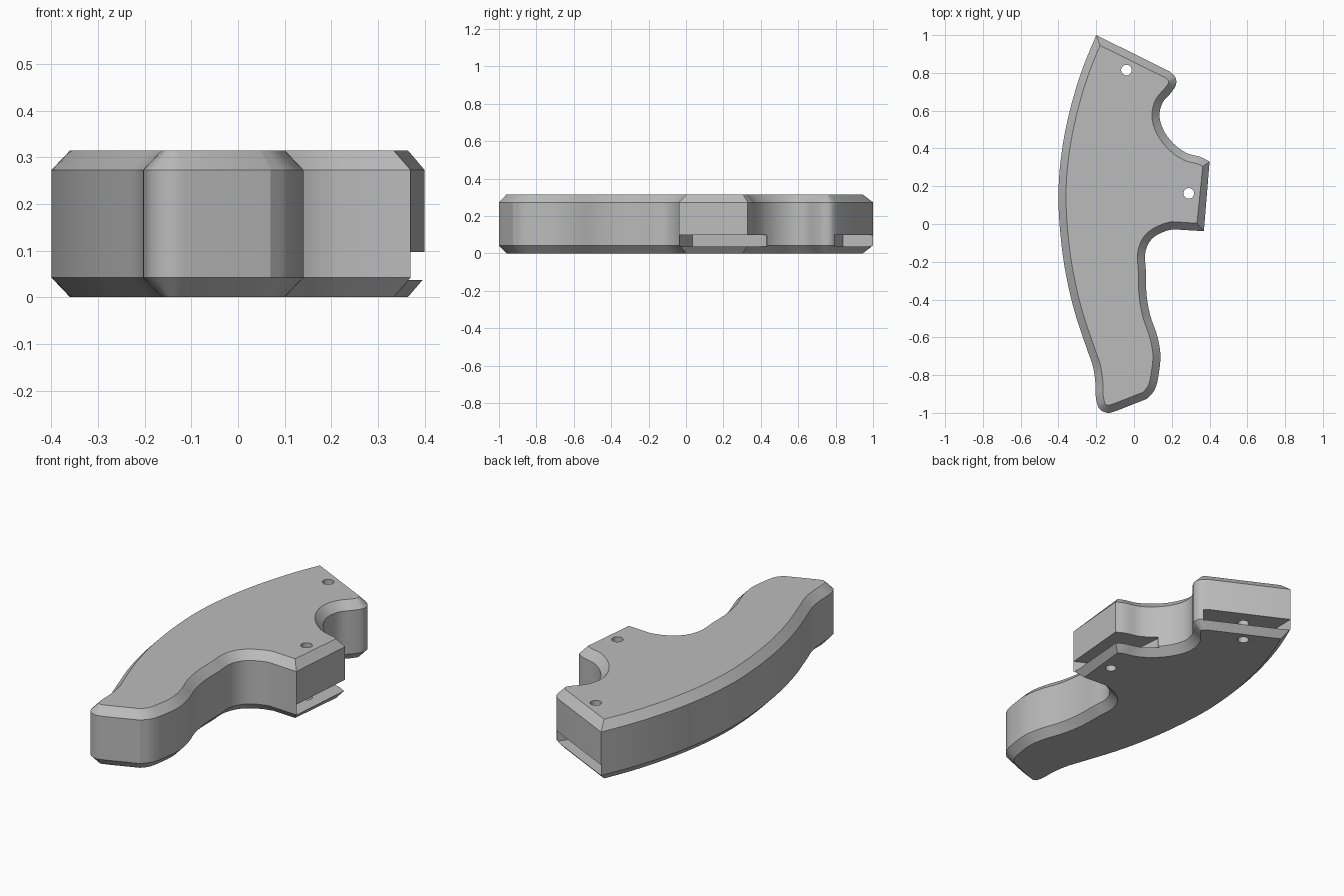
import bpy, bmesh, math
from mathutils import Vector

if "Cube" in bpy.data.objects:
    bpy.data.objects.remove(bpy.data.objects["Cube"])

HEIGHT, CHAMFER = 0.315, 0.042


def smooth_run(pts, n=4):
    """Smooth curve through the given points."""
    p = [Vector(q) for q in pts]
    if len(p) < 3:
        return p
    ext = [2 * p[0] - p[1]] + p + [2 * p[-1] - p[-2]]
    tang = []
    for i in range(1, len(ext) - 1):
        a, b, c = ext[i - 1], ext[i], ext[i + 1]
        d0, d1 = (b - a).length, (c - b).length
        tang.append(((b - a) / d0 * d1 + (c - b) / d1 * d0) / (d0 + d1))
    out = []
    for i in range(len(p) - 1):
        L = (p[i + 1] - p[i]).length
        for k in range(n):
            t = k / n
            out.append(p[i] * (2*t**3 - 3*t**2 + 1) + tang[i] * L * (t**3 - 2*t**2 + t)
                       + p[i + 1] * (3*t**2 - 2*t**3) + tang[i + 1] * L * (t**3 - t**2))
    return out + [p[-1]]


def inset(pts, d):
    """Mitred inward offset of a counter-clockwise loop, folds collapsed."""
    out, n = [], len(pts)
    for i, p in enumerate(pts):
        e0 = (p - pts[i - 1]).normalized()
        e1 = (pts[(i + 1) % n] - p).normalized()
        n0, n1 = Vector((-e0.y, e0.x)), Vector((-e1.y, e1.x))
        out.append(p + (n0 + n1) * d / (1 + n0.dot(n1)))
    for _ in range(20):
        for i in range(n):
            j = (i + 1) % n
            if (out[j] - out[i]).dot(pts[j] - pts[i]) <= 0:
                mid = (out[i] + out[j]) / 2
                out[i], out[j] = mid, mid.copy()
    return out


def loft(name, layers):
    """Solid from stacked (loop, z) layers."""
    bm = bmesh.new()
    rings = [[bm.verts.new((p[0], p[1], z)) for p in loop] for loop, z in layers]
    for a, b in zip(rings, rings[1:]):
        for i in range(len(a)):
            j = (i + 1) % len(a)
            bm.faces.new((a[i], a[j], b[j], b[i]))
    bm.faces.new(rings[0][::-1])
    bm.faces.new(rings[-1])
    bmesh.ops.remove_doubles(bm, verts=bm.verts[:], dist=1e-4)
    bmesh.ops.recalc_face_normals(bm, faces=bm.faces[:])
    if bm.calc_volume(signed=True) < 0:
        bmesh.ops.reverse_faces(bm, faces=bm.faces[:])
    me = bpy.data.meshes.new(name)
    bm.to_mesh(me)
    bm.free()
    ob = bpy.data.objects.new(name, me)
    bpy.context.collection.objects.link(ob)
    return ob


def cut(body, cutter):
    """Subtract the cutter, keeping the first solver result that is sound."""
    before = body.data.copy()
    for solver in ('MANIFOLD', 'EXACT', 'FLOAT'):
        m = body.modifiers.new("cut", 'BOOLEAN')
        m.operation, m.solver, m.object = 'DIFFERENCE', solver, cutter
        bpy.context.view_layer.update()
        bpy.ops.object.modifier_apply(modifier=m.name)
        ys = [v.co.y for v in body.data.vertices]
        changed = len(ys) != len(before.vertices)
        if ys and changed and max(ys) - min(ys) > 1.9:
            break
        body.modifiers.clear()
        body.data = before.copy()
    bpy.data.objects.remove(cutter)


# Outline runs, counter-clockwise, joined by straight edges
back_edge = [(-.2, 1), (-.27, .83), (-.335, .62), (-.38, .4), (-.4, .17), (-.39, -.05),
             (-.36, -.27), (-.31, -.48), (-.25, -.66), (-.215, -.765), (-.204, -.85),
             (-.2, -.93), (-.182, -.98), (-.14, -1), (-.09, -.988)]
grip_edge = [(.07, -.925), (.105, -.885), (.133, -.78), (.14, -.69), (.125, -.6),
             (.085, -.48), (.067, -.38), (.063, -.25), (.062, -.14), (.085, -.09),
             (.16, -.04), (.205, -.028)]
lug_corner = [(.37, -.038)]
finger_edge = [(.4, .33), (.36, .352), (.28, .375), (.205, .43), (.155, .5), (.135, .57),
               (.15, .64), (.2, .7), (.223, .74), (.22, .775), (.188, .808)]
outline = [p for run in (back_edge, grip_edge, lug_corner, finger_edge)
           for p in smooth_run(run)]
inner = inset(outline, 0.04)

# Chamfered handle body
handle = loft("handle", [(inner, 0), (outline, CHAMFER),
                         (outline, HEIGHT - CHAMFER), (inner, HEIGHT)])

# Mounting slots and screw holes
end_slot = [(-.2, .84), (.13, .69), (.203, .792), (.4, 1.05), (-.2, 1.2)]
lug_slot = [(.23, .035), (.37, -.035), (.5, -.1), (.5, .5), (.19, .43)]
cutters = [loft(n, [(s, .037), (s, .097)])
           for n, s in (("end_slot_cutter", end_slot), ("lug_slot_cutter", lug_slot))]
for x, y in ((-.04, .815), (.29, .162)):
    ring = [(x + .028 * math.cos(k * math.tau / 32), y + .028 * math.sin(k * math.tau / 32))
            for k in range(32)]
    cutters.append(loft("screw_hole_cutter", [(ring, -.1), (ring, .5)]))

bpy.ops.object.select_all(action='DESELECT')
bpy.context.view_layer.objects.active = handle
handle.select_set(True)
for c in cutters:
    c.hide_render = True
    cut(handle, c)

# Plain grey finish
grey = bpy.data.materials.new("grey")
grey.diffuse_color = (.5, .5, .5, 1)
grey.use_nodes = True
grey.node_tree.nodes["Principled BSDF"].inputs["Base Color"].default_value = grey.diffuse_color
handle.data.materials.clear()
handle.data.materials.append(grey)
for f in handle.data.polygons:
    f.material_index = 0
bpy.ops.object.shade_smooth_by_angle(angle=math.radians(25))
